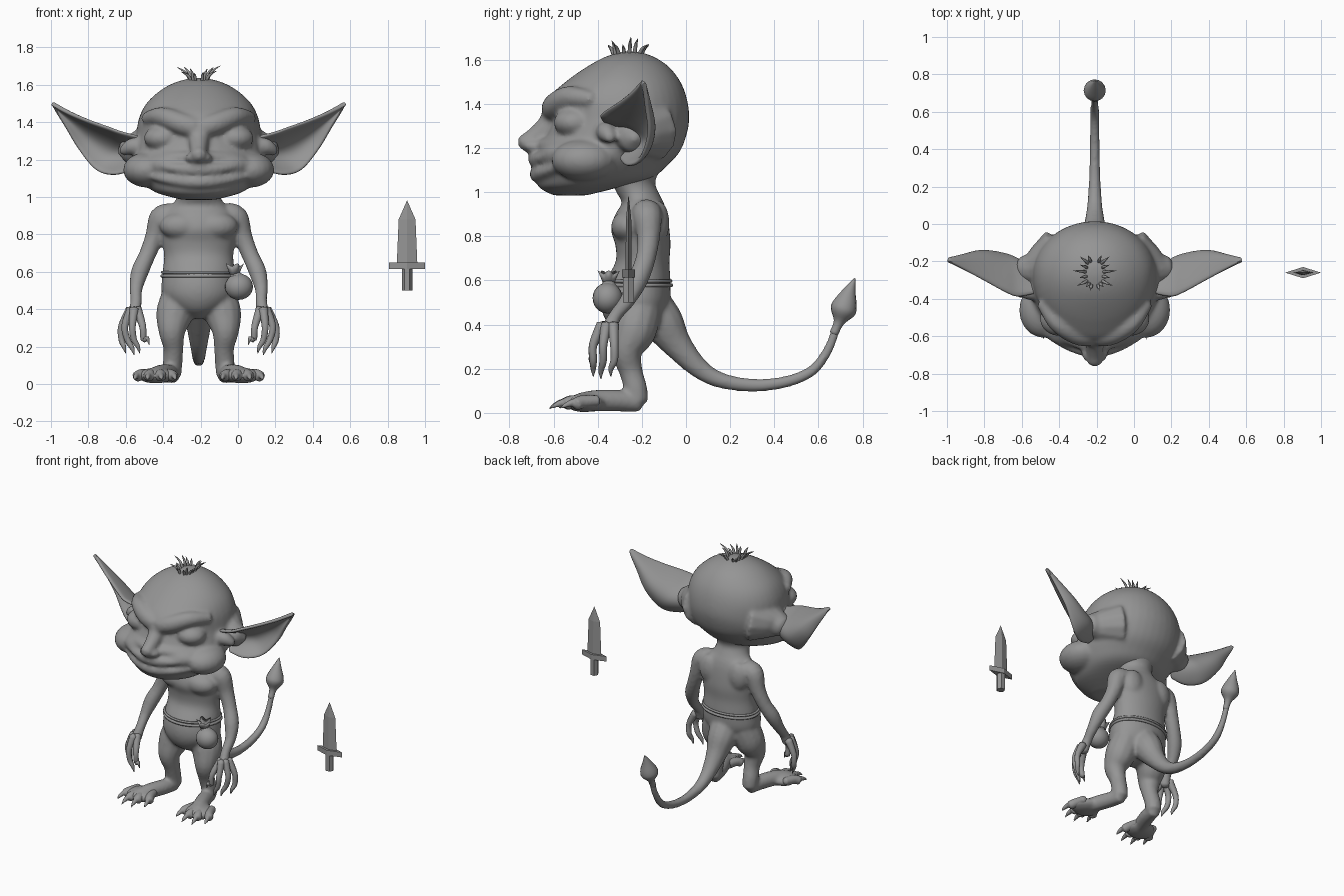
import bpy, bmesh, math, random
from mathutils import Vector, Matrix

cube = bpy.data.objects.get("Cube")
if cube:
    bpy.data.objects.remove(cube)
random.seed(4)
AXIS_X = -0.21  # symmetry line of the creature

grey = bpy.data.materials.new("clay_grey")
grey.use_nodes = True
grey.diffuse_color = (0.3, 0.3, 0.3, 1)
grey.node_tree.nodes["Principled BSDF"].inputs["Base Color"].default_value = (0.3, 0.3, 0.3, 1)


def finish(bm, name, x=AXIS_X, voxel=0, smooth=0, flat=False):
    bmesh.ops.recalc_face_normals(bm, faces=bm.faces[:])
    me = bpy.data.meshes.new(name)
    for f in bm.faces:
        f.smooth = not flat
    bm.to_mesh(me)
    bm.free()
    me.materials.append(grey)
    ob = bpy.data.objects.new(name, me)
    bpy.context.collection.objects.link(ob)
    ob.location.x = x
    if voxel:
        m = ob.modifiers.new("Fuse", 'REMESH')
        m.mode, m.voxel_size, m.use_smooth_shade = 'VOXEL', voxel, True
    if smooth:
        m = ob.modifiers.new("Soften", 'SMOOTH')
        m.factor, m.iterations = 0.5, smooth
    return ob


def spline(keys, steps):
    """Catmull-Rom through tuples of any length."""
    out = []
    for i in range(len(keys) - 1):
        quad = [keys[max(0, min(len(keys) - 1, i + k))] for k in (-1, 0, 1, 2)]
        for s in range(steps):
            t = s / steps
            out.append([b + 0.5 * t * (c - a + t * (2*a - 5*b + 4*c - d + t * (3*(b - c) + d - a)))
                        for a, b, c, d in zip(*quad)])
    return out + [list(keys[-1])]


def loft(bm, rings, start, end):
    rows = [[bm.verts.new(p) for p in r] for r in rings]
    n = len(rows[0])
    for a, b in zip(rows, rows[1:]):
        for i in range(n):
            bm.faces.new((a[i], a[(i + 1) % n], b[(i + 1) % n], b[i]))
    for row, tip in ((rows[0], start), (rows[-1], end)):
        v = bm.verts.new(tip)
        for i in range(n):
            bm.faces.new((row[i], row[(i + 1) % n], v))


def tube(bm, keys, side=1, n=12, steps=4):
    """Rounded tube through (x, y, z, radius) keys."""
    pts = spline(keys, steps)
    cs = [Vector((p[0] * side, p[1], p[2])) for p in pts]
    d = cs[-1] - cs[0]
    ref = Vector((0, 0, 1)) if abs(d.x) > 0.7 * d.length else Vector((1, 0, 0))
    rings, tans = [], []
    for i, c in enumerate(cs):
        t = (cs[min(i + 1, len(cs) - 1)] - cs[max(i - 1, 0)]).normalized()
        u = t.cross(ref).normalized()
        v = t.cross(u)
        r = max(pts[i][3], 0.001)
        rings.append([c + r * (math.cos(a) * u + math.sin(a) * v)
                      for a in (math.tau * k / n for k in range(n))])
        tans.append(t)
    loft(bm, rings, cs[0] - tans[0] * pts[0][3] * 0.6, cs[-1] + tans[-1] * pts[-1][3] * 0.6)


def stack(bm, keys, n=40, steps=4):
    """Egg-shaped rings: (z, half width, back y, widest y, front y)."""
    pts = spline(keys, steps)
    rings = []
    for z, w, yb, yc, yf in pts:
        ring = []
        for k in range(n):
            a = math.tau * k / n
            s = math.sin(a)
            ring.append(Vector((w * math.cos(a), yc + s * ((yb - yc) if s > 0 else (yc - yf)), z)))
        rings.append(ring)
    loft(bm, rings, (0, pts[0][3], pts[0][0]), (0, pts[-1][3], pts[-1][0]))


def ball(bm, pos, size, side=1):
    mat = Matrix.Translation((pos[0] * side, pos[1], pos[2])) @ Matrix.Diagonal((*size, 1))
    bmesh.ops.create_uvsphere(bm, u_segments=20, v_segments=12, radius=1, matrix=mat)


# Head: skull and jaw, then cheeks, brows, closed eyes, nose, lips and ear roots
bm = bmesh.new()
stack(bm, [(.985, .09, -.45, -.53, -.6), (1.02, .22, -.31, -.47, -.665), (1.06, .28, -.16, -.43, -.675),
           (1.12, .325, -.085, -.41, -.67), (1.18, .345, -.03, -.36, -.67), (1.25, .345, 0, -.3, -.64),
           (1.33, .335, .015, -.28, -.61), (1.42, .32, .005, -.27, -.625), (1.5, .28, -.025, -.27, -.545),
           (1.57, .205, -.08, -.27, -.445), (1.615, .12, -.15, -.26, -.36), (1.637, .03, -.22, -.25, -.28)])
for s in (1, -1):
    ball(bm, (.275, -.46, 1.145), (.13, .15, .095), s)
    ball(bm, (.13, -.53, 1.17), (.16, .13, .08), s)
    ball(bm, (.19, -.505, 1.315), (.105, .095, .068), s)
    tube(bm, [(.02, -.6, 1.37, .058), (.1, -.585, 1.395, .06), (.2, -.525, 1.43, .052), (.28, -.42, 1.42, .035)], s)
    ball(bm, (.038, -.69, 1.208), (.034, .045, .027), s)
    tube(bm, [(.05, -.65, 1.215, .03), (.17, -.585, 1.2, .045), (.28, -.49, 1.19, .045)], s)
    tube(bm, [(.19, -.17, 1.28, .15), (.32, -.235, 1.26, .1), (.4, -.235, 1.245, .065)], s)
    tube(bm, [(.3, -.36, 1.27, .05), (.36, -.36, 1.27, .045), (.41, -.34, 1.24, .025)], s)
tube(bm, [(0, -.585, 1.39, .06), (0, -.615, 1.31, .055), (0, -.69, 1.245, .045), (0, -.74, 1.215, .042)])
for z, r, y in ((1.146, .036, -.68), (1.08, .038, -.672)):
    tube(bm, [(x, y + 1.4 * x * x, z + .5 * x * x, r - .07 * abs(x)) for x in (-.26, -.14, 0, .14, .26)])
finish(bm, "head", voxel=.011, smooth=10)

# Ears: cupped leaf shapes, edge / cup depth / edge per section
EAR = [((.31, -.37, 1.32), (.27, -.2, 1.24), (.35, -.3, 1.15)),
       ((.41, -.39, 1.345), (.40, -.06, 1.26), (.45, -.27, 1.12)),
       ((.48, -.365, 1.37), (.46, -.06, 1.29), (.55, -.21, 1.145)),
       ((.58, -.31, 1.405), (.55, -.09, 1.34), (.645, -.17, 1.26)),
       ((.69, -.25, 1.45), (.67, -.14, 1.42), (.715, -.18, 1.38)),
       ((.785, -.2, 1.502), (.785, -.195, 1.498), (.787, -.19, 1.494))]
for s, name in ((1, "left_ear"), (-1, "right_ear")):
    bm = bmesh.new()
    rows = []
    for k in spline([sum(sec, ()) for sec in EAR], 5):
        a, b, c = Vector(k[:3]), Vector(k[3:6]), Vector(k[6:])
        row = []
        for j in range(13):
            t = j / 12
            p = a * (1 - t) ** 2 + b * 2 * t * (1 - t) + c * t * t
            row.append(bm.verts.new((p.x * s, p.y, p.z)))
        rows.append(row)
    for a, b in zip(rows, rows[1:]):
        for i in range(12):
            bm.faces.new((a[i], a[i + 1], b[i + 1], b[i]))
    ear = finish(bm, name)
    m = ear.modifiers.new("Thickness", 'SOLIDIFY')
    m.thickness, m.offset = .022, 0
    ear.modifiers.new("Round", 'SUBSURF').levels = 1

# Body: torso, neck, arms, legs, feet and tail fused together
bm = bmesh.new()
stack(bm, [(.35, .04, -.2, -.24, -.28), (.4, .13, -.13, -.22, -.35), (.48, .195, -.08, -.21, -.385),
           (.58, .195, -.07, -.2, -.375), (.68, .185, -.075, -.19, -.32), (.76, .195, -.07, -.19, -.32),
           (.83, .205, -.075, -.18, -.34), (.9, .2, -.085, -.18, -.32), (.95, .155, -.1, -.19, -.29),
           (.99, .12, -.12, -.22, -.31), (1.05, .115, -.14, -.25, -.34), (1.12, .15, -.1, -.25, -.36)])
tube(bm, [(0, -.15, .47, .1), (0, -.1, .4, .095), (0, -.04, .31, .068), (0, .05, .21, .048), (0, .15, .15, .037),
          (0, .3, .125, .03), (0, .45, .14, .027), (0, .57, .19, .025), (0, .64, .28, .022), (0, .68, .38, .02)])
for s in (1, -1):
    tube(bm, [(.15, -.18, .9, .07), (.2, -.175, .885, .068), (.235, -.17, .79, .052), (.275, -.185, .69, .046),
              (.315, -.22, .6, .048), (.335, -.265, .51, .036), (.335, -.32, .44, .031), (.345, -.355, .37, .038)], s)
    tube(bm, [(.1, -.21, .47, .1), (.13, -.235, .37, .1), (.143, -.268, .28, .073),
              (.135, -.25, .19, .054), (.14, -.228, .11, .053), (.14, -.22, .05, .05)], s)
    tube(bm, [(.14, -.21, .045, .042), (.16, -.3, .055, .05), (.2, -.41, .055, .05), (.23, -.48, .047, .045)], s)
    ball(bm, (.23, -.46, .045), (.1, .09, .042), s)
    ball(bm, (.09, -.255, .845), (.12, .085, .075), s)
    ball(bm, (.11, -.125, .86), (.075, .05, .1), s)
finish(bm, "body", voxel=.011, smooth=7)

# Tail tip
bm = bmesh.new()
tube(bm, [(0, .67, .36, .02), (0, .692, .41, .024), (0, .708, .455, .055), (0, .72, .49, .056),
          (0, .74, .55, .03), (0, .765, .61, .002)], n=16)
finish(bm, "tail_tip")

# Toes, fingers and claws
for s, label in ((1, "left"), (-1, "right")):
    bm = bmesh.new()
    for x, y in ((.15, -.51), (.205, -.55), (.26, -.545), (.31, -.5)):
        dx = (x - .22) * .25
        tube(bm, [(x - dx, y + .1, .055, .026), (x, y + .03, .05, .03), (x + dx, y, .038, .029)], s)
        tube(bm, [(x + dx, y - .015, .046, .017), (x + dx * 1.3, y - .045, .035, .012), (x + dx * 1.5, y - .075, .016, .001)], s, 8)
    finish(bm, label + "_toes", voxel=.006, smooth=4)
    bm = bmesh.new()
    for x0, y0, x1, y1, x2, y2, z2 in ((.33, -.36, .3, -.42, .265, -.43, .21), (.345, -.38, .355, -.42, .315, -.42, .165),
                                       (.36, -.36, .395, -.375, .345, -.385, .155), (.365, -.33, .412, -.325, .39, -.34, .165)):
        tube(bm, [(x0, y0, .4, .026), (x1, y1, .31, .019), ((x1 + x2) / 2 + .012, y1, .24, .017),
                  (x2 + .01, y2, z2 + .035, .012), (x2, y2, z2, .002)], s, 10)
    finish(bm, label + "_fingers")

# Belt cord
bm = bmesh.new()
for z, grow, thick in ((.597, .003, .008), (.578, .004, .01)):
    ring = []
    for k in range(48):
        a = math.tau * k / 48
        sn = math.sin(a)
        c = Vector(((.192 + grow) * math.cos(a), -.2 + sn * ((.128 if sn > 0 else .17) + grow), z))
        out = Vector((math.cos(a), sn, 0))
        ring.append([bm.verts.new(c + thick * (math.cos(b) * out + math.sin(b) * Vector((0, 0, 1))))
                     for b in (math.tau * j / 6 for j in range(6))])
    for k in range(48):
        p, q = ring[k], ring[(k + 1) % 48]
        for j in range(6):
            bm.faces.new((p[j], p[(j + 1) % 6], q[(j + 1) % 6], q[j]))
finish(bm, "belt")

# Pouch with a ruffled, flared neck
bm = bmesh.new()
ball(bm, (.215, -.355, .52), (.075, .068, .07))
tube(bm, [(.205, -.35, .56, .045), (.19, -.35, .592, .025)], n=16)
rows = []
for z, r, wave in ((.585, .026, 0), (.61, .034, .003), (.637, .045, .008)):
    rows.append([Vector((.19 + (r + wave * math.cos(5 * a)) * math.cos(a), -.35 + (r + wave * math.cos(5 * a)) * math.sin(a),
                         z + wave * math.cos(5 * a))) for a in (math.tau * k / 30 for k in range(30))])
loft(bm, rows, (.19, -.35, .585), (.19, -.35, .61))
finish(bm, "pouch")

# Hair tuft: mirrored curved strands
bm = bmesh.new()
for k in range(8):
    a = math.radians(-80 + 22 * k)
    x, y = .012 + .03 * math.cos(a), -.265 + .06 * math.sin(a)
    reach, h = random.uniform(.03, .085), random.uniform(.035, .08)
    for s in (1, -1):
        h *= random.uniform(.85, 1.05)
        tube(bm, [(x, y, 1.61, .009), (x + reach * .35 * math.cos(a), y + reach * .3 * math.sin(a), 1.625 + h * .6, .008),
                  (x + reach * math.cos(a), y + reach * .7 * math.sin(a), 1.63 + h, .001)], s, n=6)
finish(bm, "hair_tuft")

# Floating dagger: diamond-section blade, guard and six-sided grip
for name, n, rows in (("dagger_blade", 4, [(.64, .055, .014), (.88, .045, .012), (.98, .001, .001)]),
                      ("dagger_guard", 4, [(.614, .096, .03), (.65, .096, .03)]),
                      ("dagger_grip", 6, [(.5, .028, .028), (.62, .028, .028)])):
    bm = bmesh.new()
    loft(bm, [[Vector((w * math.cos(math.tau * k / n), d * math.sin(math.tau * k / n), z)) for k in range(n)]
              for z, w, d in rows], (0, 0, rows[0][0]), (0, 0, rows[-1][0]))
    dagger = finish(bm, name, x=.904, flat=True)
    dagger.location.y = -.26
